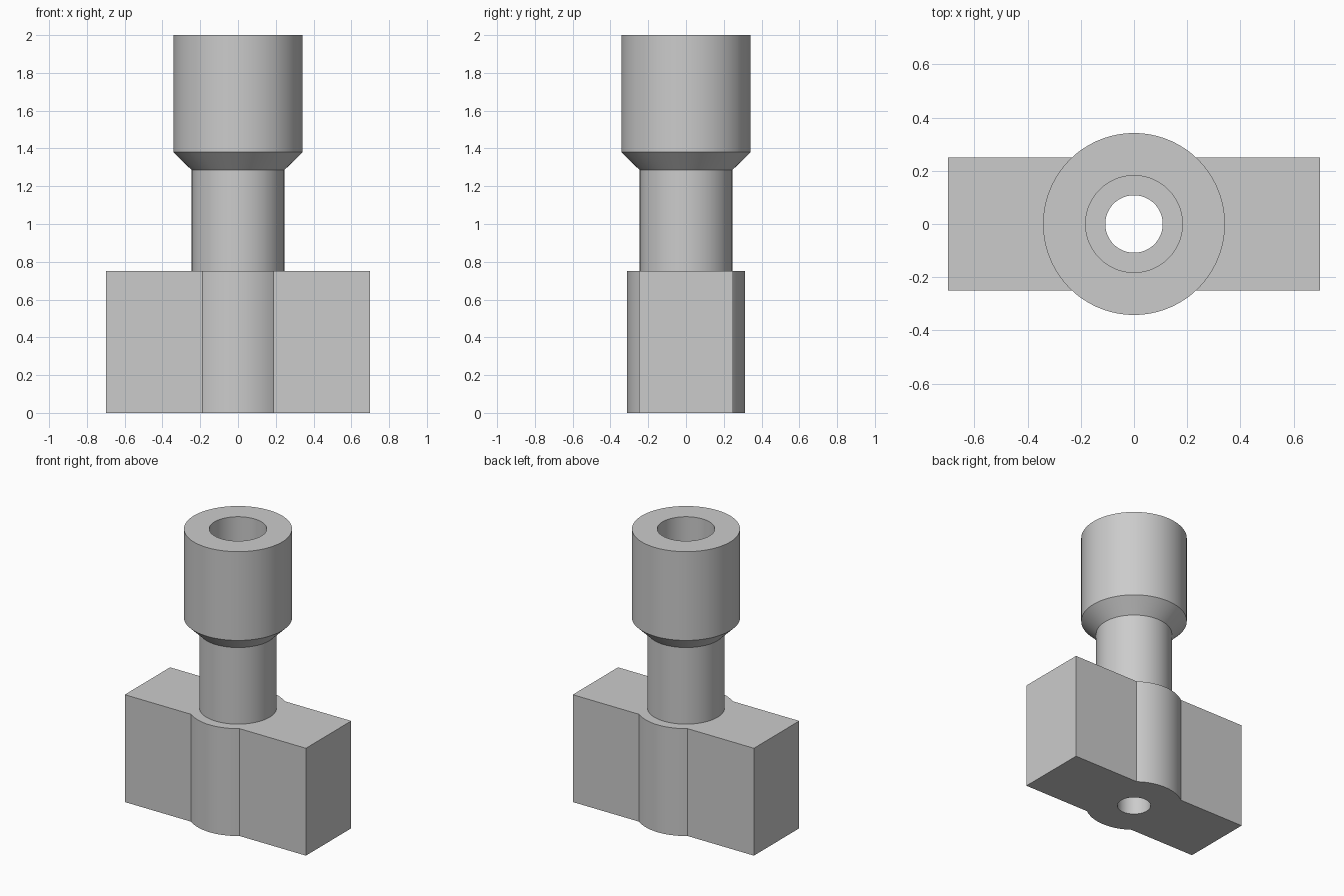
import bpy
import bmesh
from math import pi, sin, cos, atan2, asin

cube = bpy.data.objects.get("Cube")
if cube:
    bpy.data.objects.remove(cube, do_unlink=True)

# Main dimensions
HALF_X, HALF_Y, BOSS = 0.7, 0.25, 0.3125
BASE_TOP, NECK_TOP, HEAD_LOW, TOP = 0.75, 1.285, 1.38, 2.0
NECK, HEAD, BORE, SOCKET = 0.245, 0.342, 0.108, 0.182

# Single grey metal
metal = bpy.data.materials.new("grey metal")
metal.use_nodes = True
grey = (0.6, 0.6, 0.6, 1)
metal.diffuse_color = grey
metal.node_tree.nodes["Principled BSDF"].inputs["Base Color"].default_value = grey

# Even angles plus the block corners and the block-to-boss seams
special = []
for a in (atan2(HALF_Y, HALF_X), asin(HALF_Y / BOSS)):
    special += [a, pi - a, pi + a, 2 * pi - a]
even = [2 * pi * i / 72 for i in range(72)]
angles = sorted(special + [a for a in even
                           if all(abs(a - s) > 0.02 for s in special)])


def block_outline(a):
    """Distance to the edge of a bar with a round boss at its middle."""
    bar = min(HALF_X / max(abs(cos(a)), 1e-6), HALF_Y / max(abs(sin(a)), 1e-6))
    return max(BOSS, bar)


def ring_surface(name, profile):
    """Skin rings given as (radius or outline function, height)."""
    bm = bmesh.new()
    rings = []
    for radius, z in profile:
        ring = []
        for a in angles:
            r = radius(a) if callable(radius) else radius
            ring.append(bm.verts.new((r * cos(a), r * sin(a), z)))
        rings.append(ring)
    n = len(angles)
    for low, high in zip(rings, rings[1:]):
        for j in range(n):
            k = (j + 1) % n
            bm.faces.new((low[j], low[k], high[k], high[j]))
    mesh = bpy.data.meshes.new(name)
    bm.to_mesh(mesh)
    bm.free()
    mesh.materials.append(metal)
    obj = bpy.data.objects.new(name, mesh)
    bpy.context.collection.objects.link(obj)
    bpy.ops.object.select_all(action='DESELECT')
    obj.select_set(True)
    bpy.context.view_layer.objects.active = obj
    bpy.ops.object.shade_smooth_by_angle(angle=pi / 6)
    return obj


# Base block with its through bore
ring_surface("base_block", [
    (BORE, BASE_TOP), (BORE, 0), (block_outline, 0),
    (block_outline, BASE_TOP), (NECK, BASE_TOP)])

# Neck and head with a stepped socket inside
ring_surface("neck_and_socket_head", [
    (NECK, BASE_TOP), (NECK, NECK_TOP), (HEAD, HEAD_LOW), (HEAD, TOP),
    (SOCKET, TOP), (SOCKET, HEAD_LOW), (BORE, HEAD_LOW), (BORE, BASE_TOP)])
